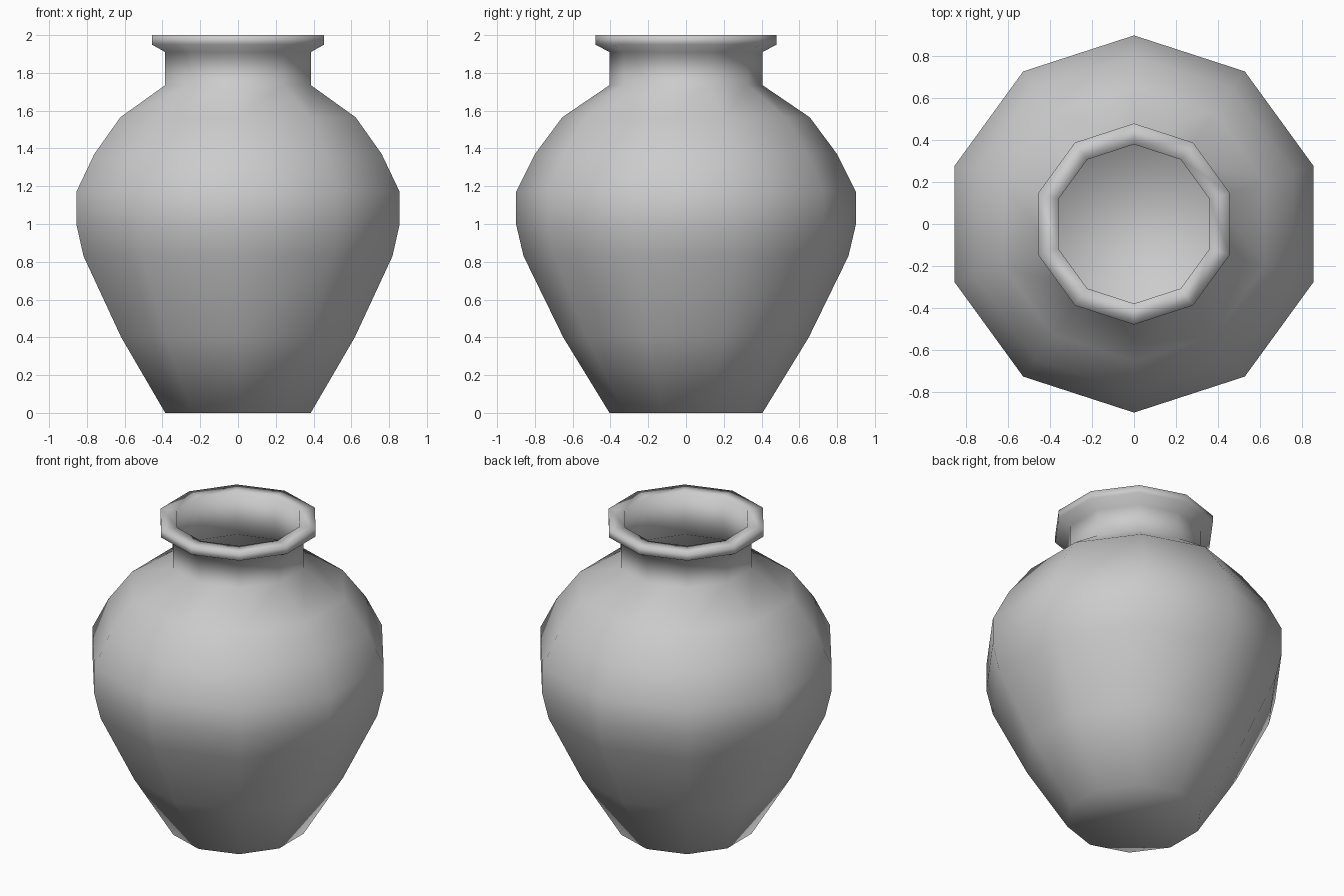
import bpy, bmesh, math

if "Cube" in bpy.data.objects:
    bpy.data.objects.remove(bpy.data.objects["Cube"])

SIDES = 10

# half profile (radius, height): outside going up, over the lip, inside going down
outer = [(0.405, 0.0), (0.65, 0.40), (0.86, 0.83), (0.90, 1.0), (0.90, 1.17),
         (0.80, 1.37), (0.655, 1.565), (0.405, 1.735), (0.405, 1.91),
         (0.48, 1.95), (0.48, 2.0)]
inner = [(0.38, 2.0), (0.38, 1.72), (0.637, 1.545), (0.78, 1.355), (0.875, 1.165),
         (0.875, 1.0), (0.836, 0.835), (0.627, 0.41), (0.388, 0.025)]


def ring(bm, r, z):
    # one corner points along +y
    return [bm.verts.new((r * math.cos(math.pi / 2 + math.tau * i / SIDES),
                          r * math.sin(math.pi / 2 + math.tau * i / SIDES), z))
            for i in range(SIDES)]


def lathe(name, profile):
    bm = bmesh.new()
    rings = [ring(bm, r, z) for r, z in profile]
    for a, b in zip(rings, rings[1:]):
        for i in range(SIDES):
            j = (i + 1) % SIDES
            bm.faces.new((a[i], a[j], b[j], b[i]))
    # base and inside floor
    bm.faces.new(rings[0][::-1])
    bm.faces.new(rings[-1])
    bmesh.ops.recalc_face_normals(bm, faces=bm.faces)
    for f in bm.faces:
        f.smooth = True
    mesh = bpy.data.meshes.new(name)
    bm.to_mesh(mesh)
    bm.free()
    obj = bpy.data.objects.new(name, mesh)
    bpy.context.collection.objects.link(obj)
    return obj


lathe("vase", outer + inner)
